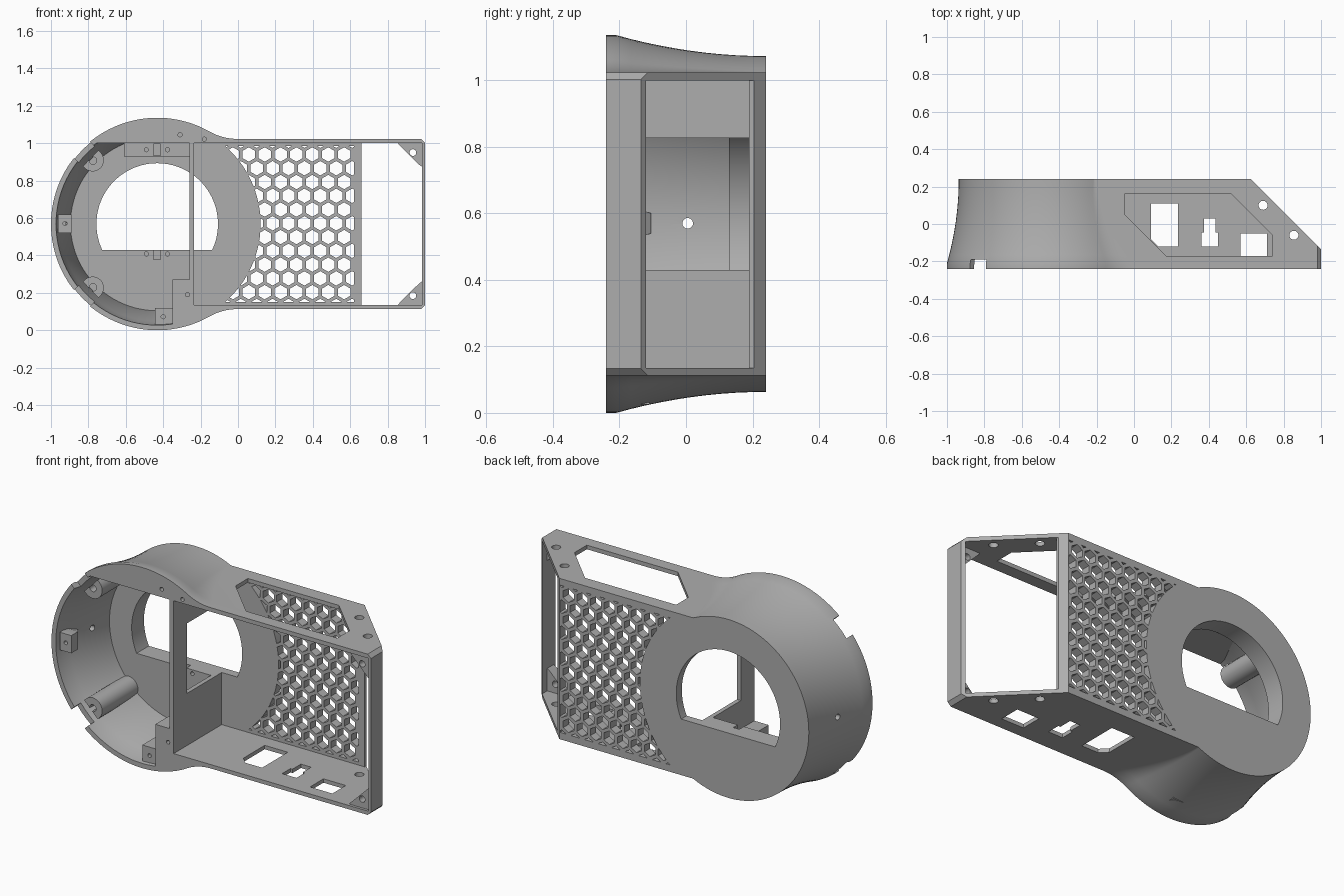
import bpy, bmesh
from math import sin, cos, pi, atan2, sqrt

cube = bpy.data.objects.get("Cube")
if cube:
    bpy.data.objects.remove(cube)

grey = bpy.data.materials.new("plain_grey")
grey.use_nodes = True
grey.diffuse_color = (0.42, 0.42, 0.42, 1)
grey.node_tree.nodes["Principled BSDF"].inputs["Base Color"].default_value = (0.42, 0.42, 0.42, 1)

CX, CZ, H = -0.432, 0.568, 0.455          # round centre and half height of the box
FRONT, BACK = -0.24, 0.24
FLOOR, CEIL = 0.135, 1.0
PLATE = 0.13                              # inner face of the round back plate


def loft(name, solids):
    """Each solid is a list of rings of 3D points, bridged and capped."""
    bm = bmesh.new()
    for rings in solids:
        vs = [[bm.verts.new(p) for p in ring] for ring in rings]
        n = len(vs[0])
        for a, b in zip(vs, vs[1:]):
            for i in range(n):
                bm.faces.new((a[i], a[(i + 1) % n], b[(i + 1) % n], b[i]))
        bm.faces.new(vs[0])
        bm.faces.new(vs[-1])
    bmesh.ops.recalc_face_normals(bm, faces=bm.faces)
    mesh = bpy.data.meshes.new(name)
    bm.to_mesh(mesh)
    bm.free()
    mesh.materials.append(grey)
    ob = bpy.data.objects.new(name, mesh)
    bpy.context.collection.objects.link(ob)
    return ob


def place(u, v, d, axis):
    return {"x": (d, u, v), "y": (u, d, v), "z": (u, v, d)}[axis]


def prism(name, polys, a, b, axis="y"):
    return loft(name, [[[place(u, v, d, axis) for u, v in poly] for d in (a, b)]
                       for poly in polys])


def rect(u0, u1, v0, v1):
    return [(u0, v0), (u1, v0), (u1, v1), (u0, v1)]


def circle(u, v, r, n=24, turn=0.0):
    return [(u + r * cos(turn + 2 * pi * i / n), v + r * sin(turn + 2 * pi * i / n))
            for i in range(n)]


def boolean(ob, tool, op="DIFFERENCE"):
    mod = ob.modifiers.new("cut", "BOOLEAN")
    mod.operation, mod.solver, mod.object = op, "EXACT", tool
    bpy.context.view_layer.update()
    graph = bpy.context.evaluated_depsgraph_get()
    mesh = bpy.data.meshes.new_from_object(ob.evaluated_get(graph))
    ob.modifiers.clear()
    ob.data = mesh
    bpy.data.objects.remove(tool)


def flare(y):
    return 1 - min(1, max(0, (y + 0.21) / 0.45))


def radius(y):
    return 0.505 + 0.063 * flare(y) ** 2


def outline(y):
    """Round end blended by fillets into the rectangular end."""
    r, f = radius(y), 0.02 + 0.28 * flare(y)
    dx = sqrt((r + f) ** 2 - (H + f) ** 2)
    a0 = atan2(H + f, dx)
    pts = [(1.0, H - 0.02), (0.98, H)]
    for i in range(11):
        t = -pi / 2 + (a0 - pi / 2) * i / 10
        pts.append((CX + dx + f * cos(t), H + f + f * sin(t)))
    for i in range(1, 41):
        t = a0 + (pi - a0) * i / 40
        pts.append((CX + r * cos(t), r * sin(t)))
    pts += [(x, -z) for x, z in reversed(pts[:-1])]
    return [(x, y, z + CZ) for x, z in pts]


# Outer housing
levels = [FRONT, -0.21] + [-0.21 + 0.45 * i / 10 for i in range(1, 11)]
housing = loft("housing", [[outline(y) for y in levels]])

# Sloped corner at the rear of the box end
boolean(housing, prism("slope_cut", [[(0.465, 0.4), (1.3, -0.435), (1.3, 0.4)]], -0.1, 1.3, "z"))

# Box cavity, running out through the sloped corner
boolean(housing, prism("box_cavity", [[(-0.235, -0.3), (0.985, -0.3), (0.985, 0.4), (0.66, 0.4),
                                       (0.66, 0.19), (-0.235, 0.19)]], FLOOR, CEIL, "z"))

# Round cavity with flat ceiling, partition side and a lower corner block
rings = []
for y in [-0.3] + [FRONT + 0.37 * i / 8 for i in range(9)]:
    wall = 0.027 + 0.018 * max(0, y - FRONT) / 0.37
    rings.append([(x, y, z) for x, z in circle(CX, CZ, radius(y) - wall, 96)])
cavity = loft("round_cavity", [rings])
boolean(cavity, prism("keep_ceiling", [rect(-2, 2, CEIL, 2)], -1, 1))
boolean(cavity, prism("keep_partition", [rect(-0.26, 2, -1, 2)], -1, 1))
boolean(cavity, prism("keep_corner", [rect(-0.35, 2, -1, 0.27)], -1, 1))
boolean(housing, cavity)

# Large opening with a flat lower edge, also opening the partition
opening = prism("opening", [circle(CX, CZ, 0.325, 96)], -0.12, 0.4)
boolean(opening, prism("flat_edge", [rect(-2, 2, -1, 0.43)], -1, 1))
boolean(housing, opening)

# Honeycomb grille, clipped by the disc and the panel border
pitch = 0.085
cells = []
for row in range(13):
    for col in range(10):
        x = 0.61 - pitch * (col + 0.5 * (row % 2))
        cells.append(circle(x, 0.13 + row * pitch * 0.866, 0.0385, 6, pi / 6))
grille = prism("grille_cells", cells, 0.15, 0.3)
region = prism("grille_region", [rect(-0.2, 0.62, 0.152, 0.985)], 0.1, 0.35)
boolean(region, prism("grille_disc", [circle(CX, CZ, 0.553, 96)], 0, 0.5))
boolean(grille, region, "INTERSECT")
boolean(housing, grille)

# Window in the top wall
window = [(-0.05, 0.16), (0.52, 0.16), (0.74, -0.06), (0.74, -0.17), (0.17, -0.17), (-0.05, 0.05)]
boolean(housing, prism("top_window", [window], 0.95, 1.2, "z"))

# Sockets in the bottom wall
socket = [(0.13, -0.12), (0.235, -0.12), (0.235, 0.11), (0.09, 0.11), (0.09, -0.08)]
key = [(0.36, -0.12), (0.45, -0.12), (0.45, -0.045), (0.437, -0.045), (0.437, 0.03),
       (0.373, 0.03), (0.373, -0.045), (0.36, -0.045)]
boolean(housing, prism("sockets", [socket, key, rect(0.57, 0.71, -0.17, -0.05)], 0.05, 0.2, "z"))

# Screw holes through both walls, and one in the round side
boolean(housing, prism("wall_holes", [circle(0.69, 0.1, 0.024), circle(0.855, -0.06, 0.024)],
                       0.05, 1.1, "z"))
boolean(housing, prism("side_hole", [circle(0.005, 0.57, 0.016)], -1.1, -0.85, "x"))


def radial(angle, pts):
    """Turn (distance, across) points to an angle around the round centre."""
    c, s = cos(angle), sin(angle)
    return [(CX + u * c - v * s, CZ + u * s + v * c) for u, v in pts]


# Rim notches, screw bosses and their holes
parts = [housing]
for side, angle in (("upper", pi * 0.752), ("lower", pi * 1.248)):
    boolean(housing, prism("notch", [radial(angle, rect(0.4, 0.65, -0.06, 0.06))], -0.3, -0.19))
    tip = [(0.485 - 0.06 * cos(t), -0.06 * sin(t)) for t in
           [-pi / 2 + pi * i / 12 for i in range(13)]]
    boss = prism(side + "_screw_boss", [radial(angle, [(0.5, 0.06)] + tip + [(0.5, -0.06)])],
                 -0.19, PLATE + 0.01)
    boolean(boss, prism("boss_hole", [radial(angle, circle(0.483, 0, 0.02))], -0.3, -0.05))
    parts.append(boss)

# Small fixing holes and cable slots beside the opening
bracket = prism("upper_bracket", [rect(-0.61, -0.25, 0.93, CEIL + 0.005)], 0.08, PLATE + 0.01)
for ob, z in ((bracket, 0.965), (housing, 0.408)):
    boolean(ob, prism("fixings", [circle(-0.49, z, 0.011, 16), circle(-0.377, z, 0.011, 16),
                                  rect(-0.453, -0.415, z - 0.03, z + 0.03)], 0.0, 0.115 if ob is bracket else 0.17))
parts.append(bracket)

# Screw holes in the front faces
boolean(housing, prism("front_holes", [circle(-0.31, 1.045, 0.011, 16), circle(-0.18, 1.022, 0.011, 16),
                                       circle(-0.27, 0.19, 0.011, 16)], -0.3, -0.1))

# Lugs on the inside of the round wall
lug = loft("side_lug", [[[(x, y, z) for x, z in rect(-0.962, tip, 0.57 - w, 0.57 + w)]
                         for y, tip, w in ((-0.22, -0.89, 0.05), (-0.16, -0.89, 0.05),
                                           (-0.105, -0.93, 0.03))]])
boolean(lug, prism("lug_hole", [circle(-0.925, 0.57, 0.011, 16)], -0.3, -0.12))
foot = prism("bottom_lug", [rect(-0.445, -0.345, 0.025, 0.12)], -0.22, -0.11)
boolean(foot, prism("foot_hole", [circle(-0.4, 0.072, 0.011, 16)], -0.3, -0.15))
parts += [lug, foot]

# Corner gussets at the box end
for side, z, s in (("upper", CEIL, -1), ("lower", FLOOR, 1)):
    shape = [(0.99, z - 0.005 * s), (0.85, z - 0.005 * s), (0.87, z + 0.018 * s),
             (0.968, z + 0.115 * s), (0.99, z + 0.13 * s)]
    gusset = prism(side + "_gusset", [shape], -0.225, -0.165)
    boolean(gusset, prism("gusset_hole", [circle(0.935, z + 0.05 * s, 0.018)], -0.3, 0))
    parts.append(gusset)

# Smooth curved walls, crisp edges
for ob in bpy.context.selected_objects:
    ob.select_set(False)
for ob in parts:
    ob.select_set(True)
bpy.context.view_layer.objects.active = housing
bpy.ops.object.shade_smooth_by_angle(angle=pi / 7)
